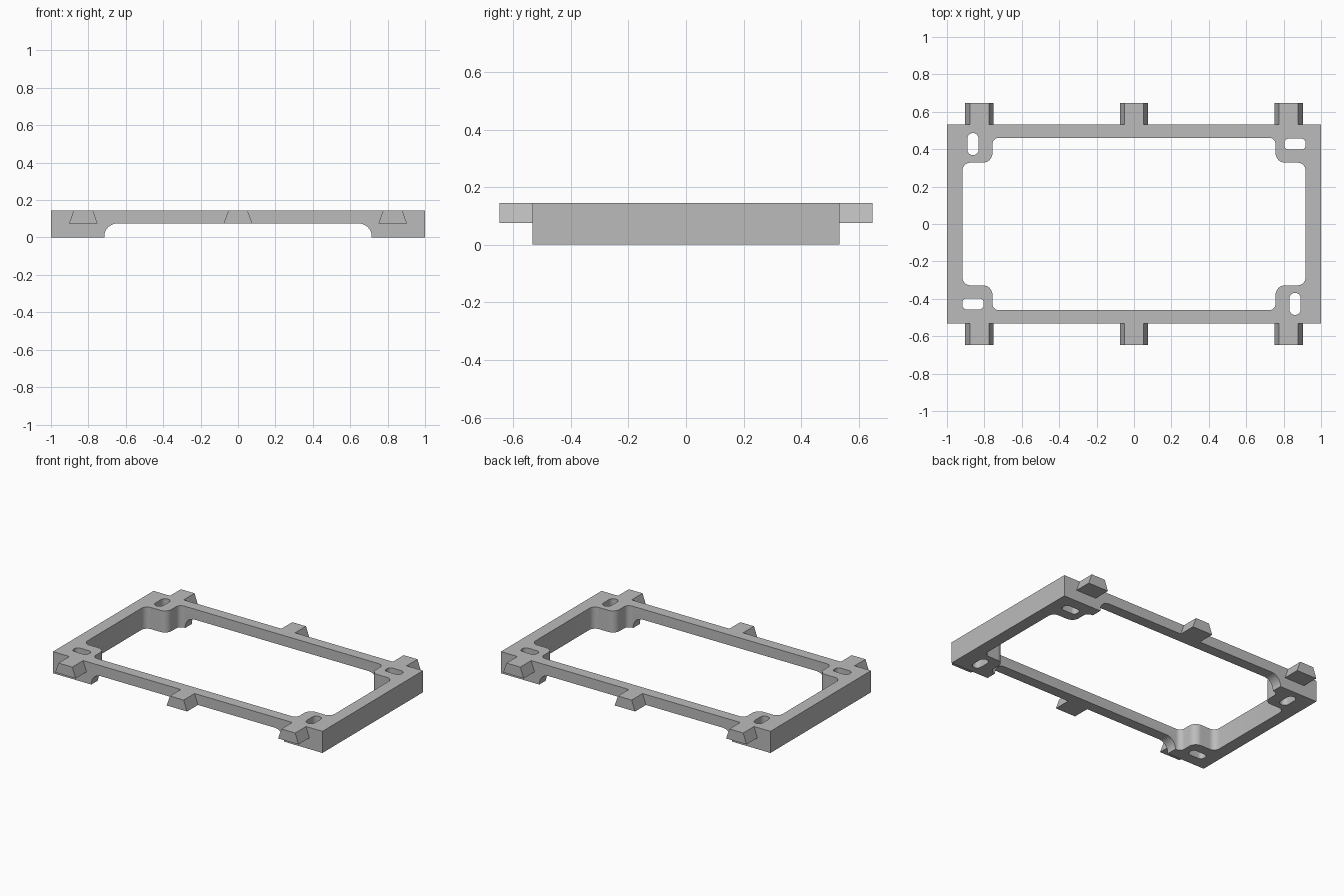
import bpy, bmesh
from math import pi, sin, cos
from mathutils import Vector

default = bpy.data.objects.get("Cube")
if default:
    bpy.data.objects.remove(default, do_unlink=True)

# Single plain material
GREY = (0.5, 0.5, 0.5, 1.0)
grey = bpy.data.materials.new("plain grey")
grey.use_nodes = True
grey.diffuse_color = GREY
bsdf = next(n for n in grey.node_tree.nodes if n.type == 'BSDF_PRINCIPLED')
bsdf.inputs["Base Color"].default_value = GREY

HALF_X, HALF_Y, TOP, RAIL_Z = 1.0, 0.533, 0.145, 0.075


def rounded(corners, steps=8):
    """Outline from square corners (u, v, radius), each rounded by an arc."""
    outline = []
    for i, (u, v, r) in enumerate(corners):
        p = Vector((u, v))
        if r == 0:
            outline.append(p)
            continue
        to_prev = (Vector(corners[i - 1][:2]) - p).normalized()
        to_next = (Vector(corners[(i + 1) % len(corners)][:2]) - p).normalized()
        centre = p + r * (to_prev + to_next)
        for k in range(steps + 1):
            t = pi / 2 * k / steps
            outline.append(centre - r * (to_next * cos(t) + to_prev * sin(t)))
    return outline


def box_outline(cx, cy, hx, hy, r):
    return rounded([(cx + sx * hx, cy + sy * hy, r)
                    for sx, sy in ((1, -1), (1, 1), (-1, 1), (-1, -1))])


def prism(name, outline, low, high, axis='Z'):
    """Extrude an outline along Z (outline in xy) or along Y (outline in xz)."""
    bm = bmesh.new()
    if axis == 'Z':
        verts = [bm.verts.new((u, v, low)) for u, v in outline]
        shift = Vector((0, 0, high - low))
    else:
        verts = [bm.verts.new((u, low, v)) for u, v in outline]
        shift = Vector((0, high - low, 0))
    face = bm.faces.new(verts)
    ext = bmesh.ops.extrude_face_region(bm, geom=[face], use_keep_orig=True)
    moved = [g for g in ext["geom"] if isinstance(g, bmesh.types.BMVert)]
    bmesh.ops.translate(bm, verts=moved, vec=shift)
    bmesh.ops.recalc_face_normals(bm, faces=bm.faces[:])
    mesh = bpy.data.meshes.new(name)
    bm.to_mesh(mesh)
    bm.free()
    mesh.materials.append(grey)
    obj = bpy.data.objects.new(name, mesh)
    bpy.context.collection.objects.link(obj)
    return obj


def activate(obj):
    bpy.ops.object.select_all(action='DESELECT')
    obj.select_set(True)
    bpy.context.view_layer.objects.active = obj


def cut(target, cutter):
    cutter.hide_render = True
    mod = target.modifiers.new("cut", 'BOOLEAN')
    mod.operation = 'DIFFERENCE'
    mod.solver = 'EXACT'
    mod.object = cutter
    activate(target)
    bpy.ops.object.modifier_apply(modifier=mod.name)
    bpy.data.objects.remove(cutter, do_unlink=True)


# Frame body
frame = prism("frame", box_outline(0, 0, HALF_X, HALF_Y, 0), 0, TOP)

# Stepped central opening that leaves a block in every corner
half = [(0.917, 0.328, 0.042), (0.757, 0.328, 0.05), (0.757, 0.461, 0.035)]
quadrants = []
for sx, sy in ((1, 1), (-1, 1), (-1, -1), (1, -1)):
    pts = [(sx * x, sy * y, r) for x, y, r in half]
    quadrants += pts if sx * sy > 0 else pts[::-1]
cut(frame, prism("opening_cutter", rounded(quadrants), -0.1, 0.3))

# Arched relief below the long rails
arch = rounded([(-0.715, -0.1, 0), (0.715, -0.1, 0),
                (0.715, RAIL_Z, 0.07), (-0.715, RAIL_Z, 0.07)])
cut(frame, prism("arch_cutter", arch, -0.8, 0.8, 'Y'))

# Mounting slots, alternating in direction around the corners
for sx in (-1, 1):
    for sy in (-1, 1):
        hx, hy, r = (0.057, 0.03, 0.024) if sx == sy else (0.03, 0.059, 0.0295)
        slot = box_outline(sx * 0.861, sy * 0.427, hx, hy, r)
        cut(frame, prism("slot_cutter", slot, -0.1, 0.3))

activate(frame)
bpy.ops.object.shade_smooth_by_angle(angle=pi / 6)

# Dovetail tabs along the front and back
for side, sy in (("front", -1), ("back", 1)):
    for place, cx in (("right", -0.827), ("middle", 0), ("left", 0.827)):
        profile = [(cx - 0.076, RAIL_Z), (cx + 0.076, RAIL_Z),
                   (cx + 0.051, TOP), (cx - 0.051, TOP)]
        prism(f"{side}_{place}_tab", profile, sy * HALF_Y, sy * 0.648, 'Y')
